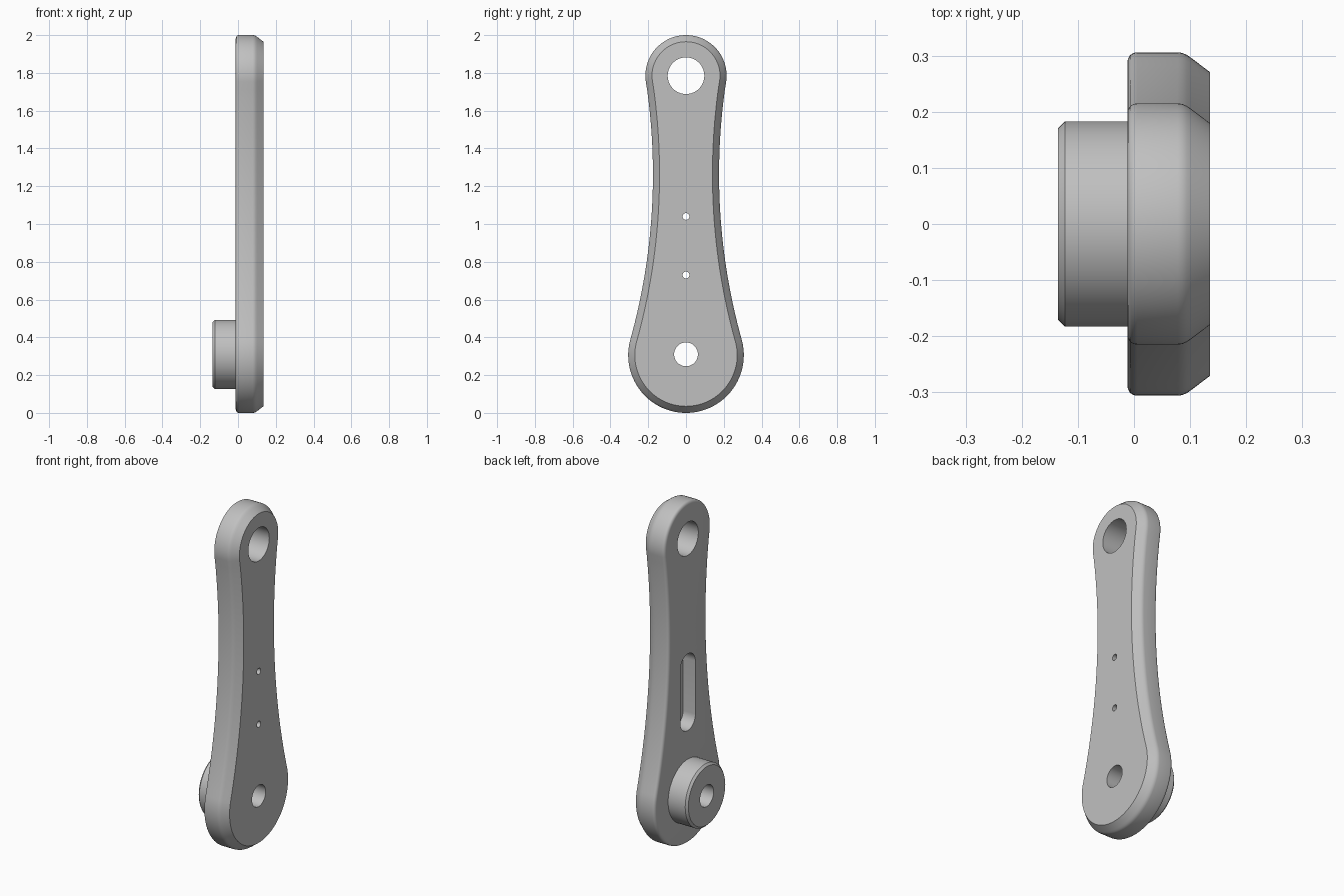
import bpy, bmesh
from math import sin, cos, pi, sqrt, atan2, radians

if "Cube" in bpy.data.objects:
    bpy.data.objects.remove(bpy.data.objects["Cube"])

grey = bpy.data.materials.new("plain_grey")
grey.use_nodes = True
colour = (0.53, 0.53, 0.53, 1)
grey.diffuse_color = colour
grey.node_tree.nodes["Principled BSDF"].inputs["Base Color"].default_value = colour

# Main dimensions: two end circles joined by shallow concave flanks
LOW_Z, LOW_R = 0.306, 0.306
TOP_Z, TOP_R = 1.785, 0.215
FLANK_R, WAIST = 3.26, 0.175
BACK, FRONT = -0.012, 0.135
flank_y = FLANK_R + WAIST
flank_z = LOW_Z + sqrt((FLANK_R + LOW_R) ** 2 - flank_y ** 2)
low_a = atan2(flank_z - LOW_Z, flank_y)
top_a = atan2(flank_z - TOP_Z, flank_y)


def arc(cy, cz, r, a, b, n):
    return [(cy + r * cos(a + (b - a) * i / n), cz + r * sin(a + (b - a) * i / n))
            for i in range(n + 1)]


def arm_outline(inset):
    """Half outline from bottom to top, mirrored to the other side."""
    half = arc(0, LOW_Z, LOW_R - inset, -pi / 2, low_a, 32)
    half += arc(flank_y, flank_z, FLANK_R + inset, pi + low_a, pi + top_a, 32)[1:-1]
    half += arc(0, TOP_Z, TOP_R - inset, top_a, pi / 2, 28)
    return half + [(-y, z) for y, z in half[-2:0:-1]]


def circle(z, r, n=64):
    return arc(0, z, r, 0, 2 * pi, n)[:-1]


def slot_outline(z0, z1, r):
    return arc(0, z1, r, 0, pi, 20) + arc(0, z0, r, pi, 2 * pi, 20)


def loft(name, sections):
    """Skin a closed solid through (x, outline) sections."""
    bm = bmesh.new()
    rings = [[bm.verts.new((x, y, z)) for y, z in pts] for x, pts in sections]
    for a, b in zip(rings, rings[1:]):
        for i in range(len(a)):
            j = (i + 1) % len(a)
            bm.faces.new((a[i], a[j], b[j], b[i]))
    bm.faces.new(rings[0][::-1])
    bm.faces.new(rings[-1])
    bmesh.ops.recalc_face_normals(bm, faces=bm.faces)
    mesh = bpy.data.meshes.new(name)
    bm.to_mesh(mesh)
    bm.free()
    mesh.materials.append(grey)
    obj = bpy.data.objects.new(name, mesh)
    bpy.context.collection.objects.link(obj)
    return obj


def activate(obj):
    bpy.ops.object.select_all(action="DESELECT")
    obj.select_set(True)
    bpy.context.view_layer.objects.active = obj


def cut(obj, x0, x1, outline):
    cutter = loft("cutter", [(x0, outline), (x1, outline)])
    cutter.hide_render = True
    mod = obj.modifiers.new("cut", "BOOLEAN")
    mod.operation, mod.solver, mod.object = "DIFFERENCE", "EXACT", cutter
    activate(obj)
    bpy.ops.object.modifier_apply(modifier=mod.name)
    bpy.data.objects.remove(cutter)


# Arm plate: small fillet at the back, softened chamfer at the front
edge = [(BACK, 0.018), (-0.0105, 0.011), (-0.007, 0.005), (-0.001, 0.001), (0.006, 0),
        (0.078, 0), (0.086, 0.001), (0.094, 0.0045), (0.102, 0.010), (FRONT, 0.035)]
arm = loft("arm_plate", [(x, arm_outline(inset)) for x, inset in edge])

# Raised boss on the back of the wide end
boss = loft("pivot_boss", [(-0.135, circle(0.31, 0.171)), (-0.123, circle(0.31, 0.183)),
                           (BACK + 0.005, circle(0.31, 0.183))])

# Through holes, the blind slot and its two pin holes
for part in (arm, boss):
    cut(part, -0.3, 0.3, circle(0.31, 0.063))
cut(arm, -0.3, 0.3, circle(TOP_Z, 0.097))
cut(arm, -0.3, BACK + 0.08, slot_outline(0.73, 1.04, 0.07))
for z in (0.73, 1.04):
    cut(arm, -0.3, 0.3, circle(z, 0.018, 24))

for part in (arm, boss):
    activate(part)
    bpy.ops.object.shade_smooth_by_angle(angle=radians(30))
